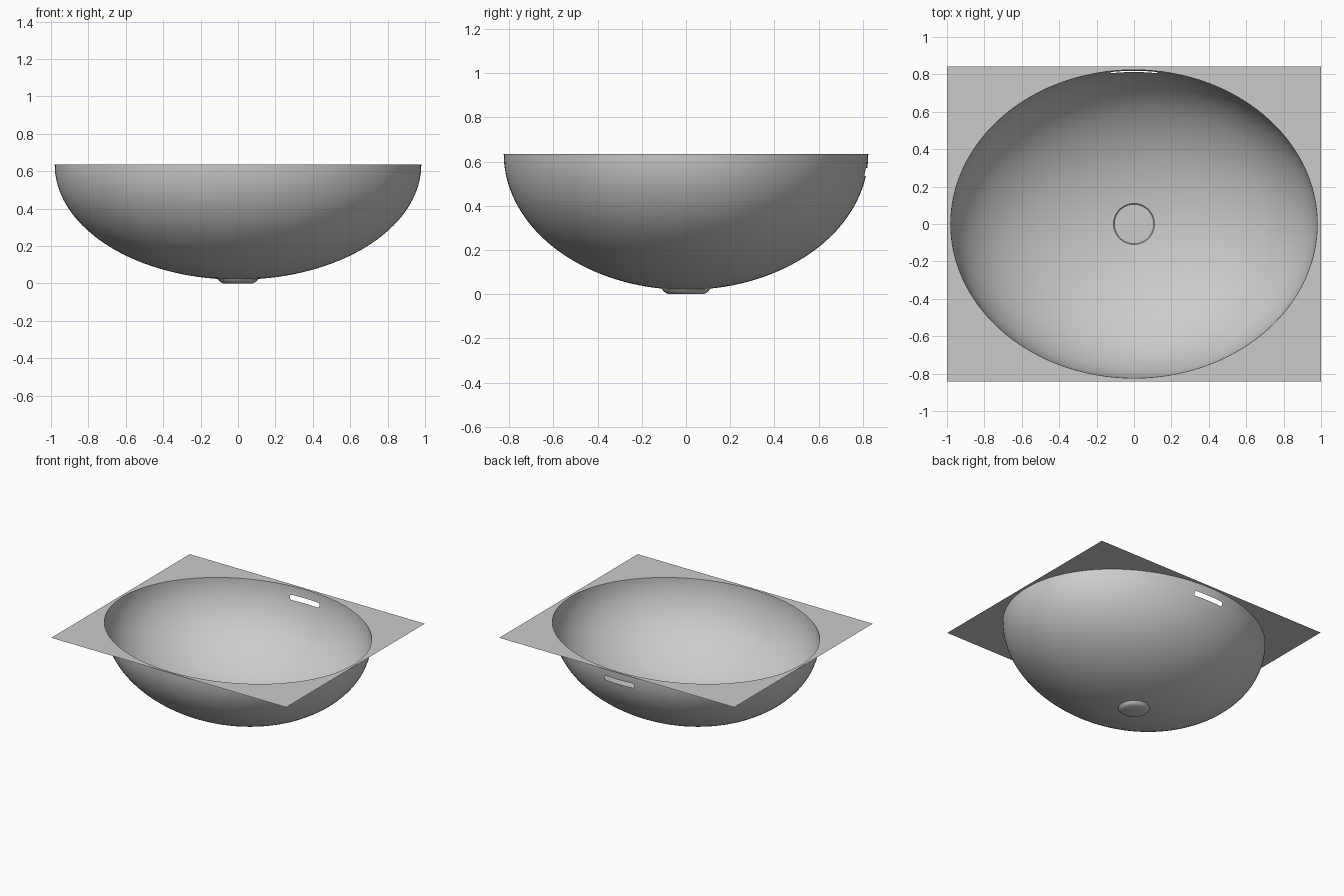
import bpy, bmesh
from math import sin, cos, pi, sqrt
from mathutils import Vector

if "Cube" in bpy.data.objects:
    bpy.data.objects.remove(bpy.data.objects["Cube"])

RX, RY, TOP, DEPTH = 0.98, 0.824, 0.635, 0.615
SEG, RINGS = 128, 36
DRAIN_R = 0.105


def finish(bm, name, smooth=True):
    me = bpy.data.meshes.new(name)
    bm.normal_update()
    bm.to_mesh(me)
    bm.free()
    ob = bpy.data.objects.new(name, me)
    bpy.context.collection.objects.link(ob)
    if smooth:
        bpy.ops.object.select_all(action='DESELECT')
        ob.select_set(True)
        bpy.context.view_layer.objects.active = ob
        bpy.ops.object.shade_smooth_by_angle(angle=0.5)
    return ob


def ring(bm, rx, ry, z):
    return [bm.verts.new((rx * cos(2 * pi * i / SEG), ry * sin(2 * pi * i / SEG), z))
            for i in range(SEG)]


def bridge(bm, upper, lower):
    for i in range(SEG):
        j = (i + 1) % SEG
        bm.faces.new((upper[i], upper[j], lower[j], lower[i]))


def bowl_z(x, y):
    return TOP - DEPTH * sqrt(max(0, 1 - (x / RX) ** 2 - (y / RY) ** 2))


# Bowl: thin half ellipsoid, blending to a round drain opening
bm = bmesh.new()
prev = ring(bm, RX, RY, TOP)
for k in range(1, RINGS):
    a = (pi / 2 - 0.14) * k / RINGS
    cur = ring(bm, RX * cos(a), RY * cos(a), TOP - DEPTH * sin(a))
    bridge(bm, prev, cur)
    prev = cur
cur = ring(bm, DRAIN_R + 0.005, DRAIN_R + 0.005, 0)
for v in cur:
    v.co.z = bowl_z(v.co.x, v.co.y)
bridge(bm, prev, cur)

# Overflow slot: slice a rounded outline (x, z) out of the back wall
HW, HH, ZC, R = 0.125, 0.018, 0.552, 0.012
outline = []
for q, (sx, sz) in enumerate(((1, 1), (-1, 1), (-1, -1), (1, -1))):
    for t in range(4):
        a = q * pi / 2 + t * pi / 6
        outline.append(Vector((sx * (HW - R) + R * cos(a), 0, ZC + sz * (HH - R) + R * sin(a))))
inside = [f for f in bm.faces if f.calc_center_median().y > 0.7]
for i, p in enumerate(outline):
    d = outline[(i + 1) % len(outline)] - p
    n = Vector((d.z, 0, -d.x)).normalized()
    geom = set(inside)
    for f in inside:
        geom.update(f.edges)
        geom.update(f.verts)
    res = bmesh.ops.bisect_plane(bm, geom=list(geom), dist=1e-6, plane_co=p, plane_no=n)
    inside = [f for f in res['geom'] if isinstance(f, bmesh.types.BMFace)
              and (f.calc_center_median() - p).dot(n) < 0]
bmesh.ops.delete(bm, geom=inside, context='FACES')
bmesh.ops.reverse_faces(bm, faces=[f for f in bm.faces if f.normal.z < -2])
finish(bm, "basin_bowl")

# Drain cup under the bowl
bm = bmesh.new()
prev = ring(bm, 0.11, 0.11, 0.025)
for r, z in ((0.102, 0.014), (0.092, 0.006), (0.08, 0.0)):
    cur = ring(bm, r, r, z)
    bridge(bm, prev, cur)
    prev = cur
bm.faces.new(prev)
finish(bm, "drain_cup")

# Drain cover disc, flush with the bowl floor
bm = bmesh.new()
bm.faces.new(ring(bm, DRAIN_R, DRAIN_R, 0.026))
finish(bm, "drain_cover", False)

# Countertop: thin rectangular sheet with an oval cut-out
bm = bmesh.new()
loops = [ring(bm, RX, RY, TOP),
         [bm.verts.new((x, y, TOP)) for x, y in ((1, 0.842), (-1, 0.842), (-1, -0.842), (1, -0.842))]]
edges = [bm.edges.new((l[i - 1], l[i])) for l in loops for i in range(len(l))]
bmesh.ops.triangle_fill(bm, edges=edges, use_beauty=True, normal=(0, 0, 1))
finish(bm, "countertop_sheet", False)
